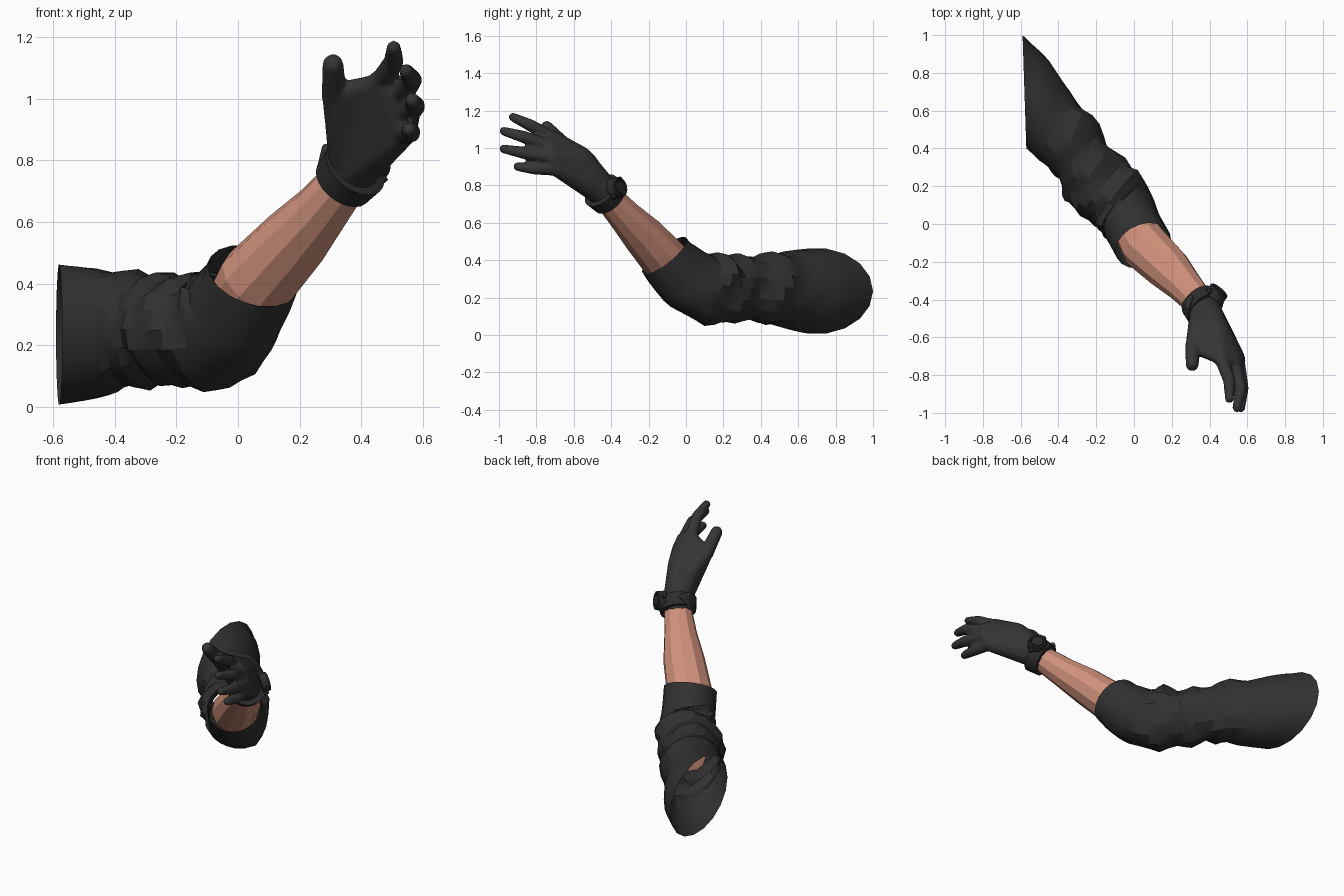
import bpy, bmesh, math, random
from mathutils import Vector, noise

random.seed(4)
if "Cube" in bpy.data.objects:
    bpy.data.objects.remove(bpy.data.objects["Cube"], do_unlink=True)


def material(name, rgb):
    m = bpy.data.materials.new(name)
    m.use_nodes = True
    m.diffuse_color = (*rgb, 1)
    m.node_tree.nodes["Principled BSDF"].inputs["Base Color"].default_value = (*rgb, 1)
    return m


CLOTH = material("charcoal cloth", (0.03, 0.03, 0.03))
GLOVE = material("dark glove", (0.035, 0.035, 0.035))
WATCH = material("black rubber", (0.025, 0.025, 0.025))
SKIN = material("skin", (0.62, 0.28, 0.195))


def finish(name, bm, mat, angle=None):
    bmesh.ops.recalc_face_normals(bm, faces=bm.faces)
    mesh = bpy.data.meshes.new(name)
    bm.to_mesh(mesh)
    bm.free()
    mesh.materials.append(mat)
    ob = bpy.data.objects.new(name, mesh)
    bpy.context.collection.objects.link(ob)
    if angle:
        bpy.ops.object.select_all(action="DESELECT")
        bpy.context.view_layer.objects.active = ob
        ob.select_set(True)
        bpy.ops.object.shade_smooth_by_angle(angle=math.radians(angle))
    return ob


def spline(keys, steps):
    """Catmull-Rom through keys; the first and last only steer the ends."""
    rows = []
    for a, b, c, d in zip(keys, keys[1:], keys[2:], keys[3:]):
        for s in range(steps):
            t = s / steps
            rows.append([q + t / 2 * (r - p + t * (2*p - 5*q + 4*r - w + t * (3*(q - r) + w - p)))
                         for p, q, r, w in zip(a, b, c, d)])
    rows.append(list(keys[-2]))
    return rows


def loft(rows, sides, start, end, capped=False, fold=None):
    """Tube through rows of (x, y, z, side reach x, side reach y, upright radius)."""
    bm = bmesh.new()
    pts = [Vector(r[:3]) for r in rows]
    rings = []
    for i, row in enumerate(rows):
        if i == 0:
            t = Vector(start)
        elif i == len(rows) - 1:
            t = Vector(end)
        else:
            t = pts[i + 1] - pts[i - 1]
        u = Vector((row[3], row[4], 0))
        v = u.cross(t).normalized() * row[5]
        ring = []
        for k in range(sides):
            a = math.tau * k / sides
            off = u * math.cos(a) + v * math.sin(a)
            if fold:
                off *= 1 + fold(i / (len(rows) - 1), a, pts[i] + off)
            ring.append(bm.verts.new(pts[i] + off))
        rings.append(ring)
    for r, s in zip(rings, rings[1:]):
        for k in range(sides):
            n = (k + 1) % sides
            bm.faces.new((r[k], r[n], s[n], s[k]))
    if capped:
        bm.faces.new(rings[0])
        bm.faces.new(rings[-1])
    return bm


def ball_points(p, r, rows=7, sides=12):
    """Points spread over a sphere, poles included."""
    points = [Vector(p) + Vector((0, 0, s * r)) for s in (-1, 1)]
    for i in range(1, rows):
        lat = math.pi * i / rows
        for k in range(sides):
            lon = math.tau * k / sides
            points.append(Vector(p) + r * Vector((math.sin(lat) * math.cos(lon),
                                                  math.sin(lat) * math.sin(lon), math.cos(lat))))
    return points


def hull(bm, balls):
    """Convex skin stretched around (point, radius) balls."""
    part = bmesh.new()
    for p, r in balls:
        for co in ball_points(p, r):
            part.verts.new(co)
    bmesh.ops.convex_hull(part, input=list(part.verts))
    copies = {}
    for face in part.faces:
        for v in face.verts:
            if v not in copies:
                copies[v] = bm.verts.new(v.co)
        bm.faces.new([copies[v] for v in face.verts])
    part.free()


# Sleeve: wide slanted armhole, crumpled elbow, smooth rolled cuff
def crumple(t, a, p):
    weight = max(0, min(1, (t - 0.14) * 4, (0.84 - t) * 9))
    ridge = abs((t * 6 + 0.5 * math.sin(a + 1) + 0.2 * math.sin(3 * a)) % 1 - 0.5)
    return weight * (0.4 * (ridge - 0.25) + 0.16 * noise.noise(p * 6) + random.uniform(-0.015, 0.015))


sleeve_keys = [
    (-0.68, 0.8, 0.23, 0, -0.32, 0.24),
    (-0.58, 0.7, 0.235, 0.01, -0.3, 0.23),
    (-0.475, 0.6, 0.24, -0.025, -0.265, 0.215),
    (-0.39, 0.49, 0.25, -0.045, -0.21, 0.195),
    (-0.3, 0.39, 0.255, -0.08, -0.185, 0.185),
    (-0.23, 0.265, 0.25, -0.105, -0.15, 0.175),
    (-0.13, 0.17, 0.25, -0.115, -0.145, 0.18),
    (-0.045, 0.065, 0.265, -0.115, -0.13, 0.185),
    (0, -0.025, 0.33, -0.12, -0.1, 0.17),
    (0.05, -0.115, 0.425, -0.14, -0.065, 0.15),
    (0.13, -0.26, 0.66, -0.14, -0.06, 0.14)]
bm = loft(spline(sleeve_keys, 3), 18, (0.7, -0.7, 0), (0.27, -0.58, 0.72), fold=crumple)
finish("sleeve", bm, CLOTH, 24)

# Bare arm, faceted, continuing inside the sleeve
arm_shape = [
    ((-0.23, 0.28, 0.22), 0.085, 0.085),
    ((-0.04, 0.05, 0.26), 0.11, 0.11),
    ((0.06, -0.12, 0.41), 0.132, 0.125),
    ((0.18, -0.235, 0.54), 0.12, 0.11),
    ((0.27, -0.33, 0.64), 0.095, 0.09),
    ((0.36, -0.43, 0.75), 0.078, 0.075)]
axis = Vector((0.52, -0.6, 0.6)).normalized()
across = Vector((-0.756, -0.655))
arm_rows = [(*p, *(across * r), h) for p, r, h in arm_shape]
finish("forearm", loft(arm_rows, 11, (0.6, -0.8, 0), axis, True), SKIN, 12)

# Glove: palm, thumb pad and jointed fingers merged into one smooth skin
wrist = (0.375, -0.455, 0.78)
knuckles = [(0.465, -0.72, 1.055), (0.53, -0.735, 1.01), (0.55, -0.72, 0.95), (0.538, -0.69, 0.888)]
middles = [(0.505, -0.83, 1.12), (0.565, -0.87, 1.06), (0.575, -0.87, 0.975), (0.56, -0.81, 0.89)]
tips = [(0.505, -0.925, 1.165), (0.545, -0.975, 1.09), (0.565, -0.975, 0.995), (0.555, -0.9, 0.9)]
thumb = [(0.35, -0.54, 0.92), (0.312, -0.645, 1.01), (0.308, -0.745, 1.11)]
glove = bmesh.new()
hull(glove, [((0.355, -0.425, 0.75), 0.09), (wrist, 0.085)])
hull(glove, [(wrist, 0.085), ((0.43, -0.57, 0.93), 0.08)] + [(k, 0.042) for k in knuckles])
hull(glove, [(wrist, 0.08), (thumb[0], 0.065), (thumb[1], 0.04), (knuckles[0], 0.028)])
for a, b, c in zip(knuckles, middles, tips):
    hull(glove, [(a, 0.037), (b, 0.033)])
    hull(glove, [(b, 0.033), (c, 0.024)])
hull(glove, [(thumb[0], 0.06), (thumb[1], 0.042)])
hull(glove, [(thumb[1], 0.042), (thumb[2], 0.035)])
hand = finish("gloved_hand", glove, GLOVE)
remesh = hand.modifiers.new("merge", "REMESH")
remesh.mode = "VOXEL"
remesh.voxel_size = 0.009
remesh.use_smooth_shade = True
soften = hand.modifiers.new("soften", "SMOOTH")
soften.iterations = 4

# Watch strap around the wrist
centre = Vector((0.36, -0.43, 0.75))
strap = [(*(centre + axis * d), *(across * r), r * 0.95)
         for d, r in ((-0.04, 0.09), (-0.038, 0.104), (0.038, 0.113), (0.04, 0.09))]
finish("watch_strap", loft(strap, 24, axis, axis, True), WATCH, 30)

# Round watch case with raised bezel and side buttons
out = Vector((0.62, 0.74, 0.2)).normalized()
face = centre + axis * 0.025 + out * 0.1


def disc(name, p, r1, r2, depth, direction):
    bm = bmesh.new()
    bmesh.ops.create_cone(bm, cap_ends=True, segments=20, radius1=r1, radius2=r2, depth=depth)
    ob = finish(name, bm, WATCH, 30)
    ob.location = p
    ob.rotation_euler = direction.to_track_quat("Z", "Y").to_euler()


disc("watch_case", face, 0.06, 0.055, 0.04, out)
disc("watch_dial", face + out * 0.024, 0.036, 0.034, 0.008, out)
side = out.cross(axis)
for s in (-1, 1):
    disc("watch_button", face + side * s * 0.06, 0.014, 0.012, 0.02, side * s)
bpy.ops.mesh.primitive_torus_add(major_segments=24, minor_segments=8, major_radius=0.046,
                                 minor_radius=0.01, location=face + out * 0.021,
                                 rotation=out.to_track_quat("Z", "Y").to_euler())
bezel = bpy.context.object
bezel.name = "watch_bezel"
bezel.data.materials.append(WATCH)

# Glove tab on the inner wrist
bm = bmesh.new()
hull(bm, [((0.27, -0.42, 0.77), 0.015), ((0.285, -0.44, 0.84), 0.013), ((0.3, -0.39, 0.84), 0.015)])
finish("glove_tab", bm, GLOVE, 30)
